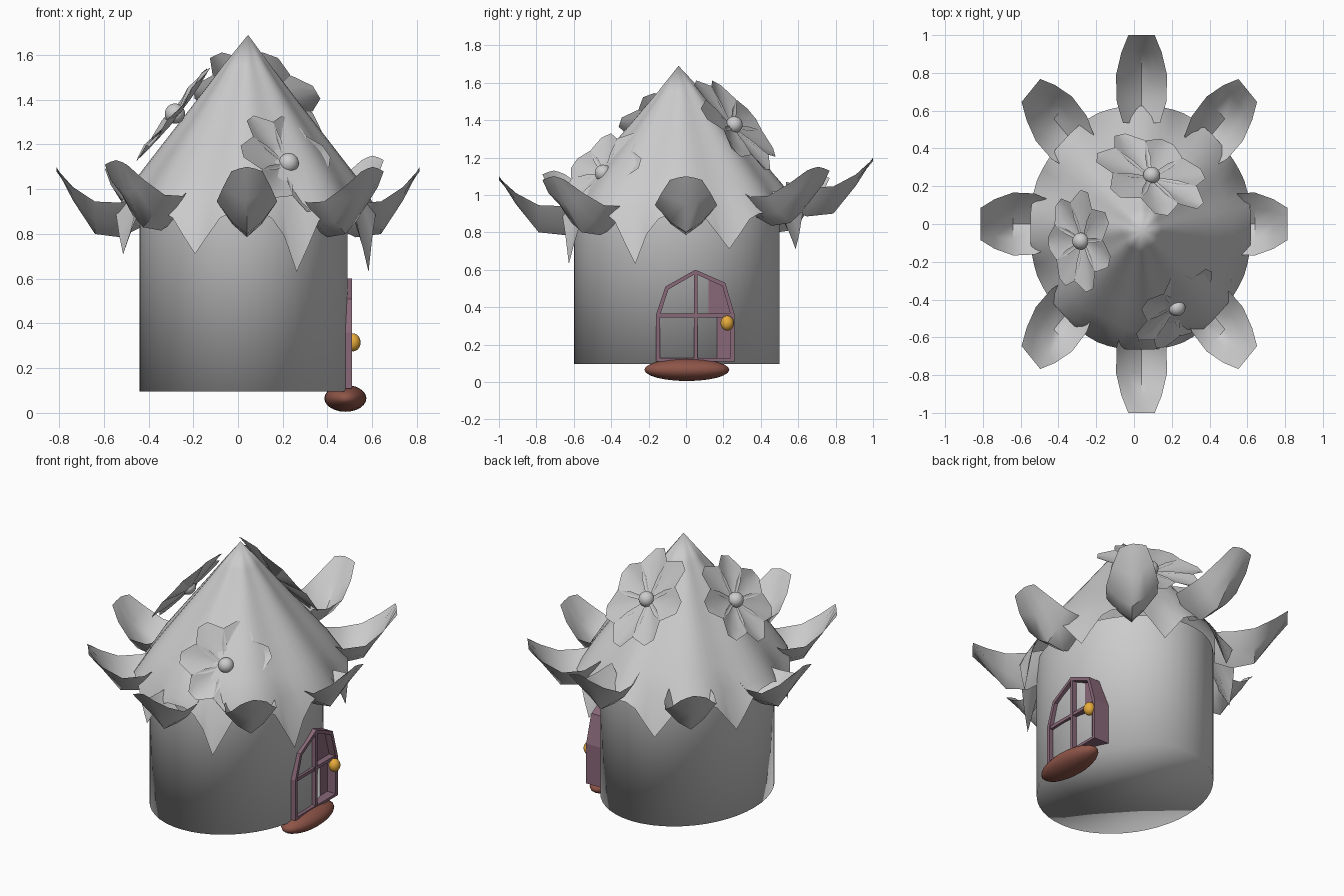
import bpy, bmesh
from math import sin, cos, pi, radians
from mathutils import Matrix, Vector

if "Cube" in bpy.data.objects:
    bpy.data.objects.remove(bpy.data.objects["Cube"], do_unlink=True)


def material(name, rgb):
    m = bpy.data.materials.new(name)
    m.use_nodes = True
    m.diffuse_color = (*rgb, 1)
    m.node_tree.nodes["Principled BSDF"].inputs["Base Color"].default_value = (*rgb, 1)
    return m


STONE = material("pale_grey", (0.6, 0.6, 0.6))
PLUM = material("plum_wood", (0.25, 0.14, 0.19))
BRICK = material("brick_red", (0.27, 0.09, 0.065))
GOLD = material("golden_yellow", (0.9, 0.46, 0.05))


def finish(name, bm, mat, angle=None, recalc=True):
    """Turn a bmesh into an object; angle None keeps flat faces."""
    if recalc:
        bmesh.ops.recalc_face_normals(bm, faces=bm.faces[:])
    mesh = bpy.data.meshes.new(name)
    bm.to_mesh(mesh)
    bm.free()
    mesh.materials.append(mat)
    ob = bpy.data.objects.new(name, mesh)
    bpy.context.collection.objects.link(ob)
    if angle is not None:
        bpy.ops.object.select_all(action='DESELECT')
        ob.select_set(True)
        bpy.context.view_layer.objects.active = ob
        bpy.ops.object.shade_smooth_by_angle(angle=radians(angle))
    return ob


def ellipsoid(name, centre, radii, mat):
    bm = bmesh.new()
    bmesh.ops.create_uvsphere(bm, u_segments=24, v_segments=12, radius=1)
    bmesh.ops.transform(bm, verts=bm.verts[:],
                        matrix=Matrix.Translation(centre) @ Matrix.Diagonal((*radii, 1)))
    return finish(name, bm, mat, 60)


def sheet(bm, rows, place, columns=(-1, -0.5, 0, 0.5, 1)):
    """Leaf-like grid: each row is (distance, half width, keel height, edge height)."""
    grid = [[bm.verts.new(place(Vector((d, t * w, keel + (edge - keel) * abs(t) ** 1.4))))
             for t in columns] for d, w, keel, edge in rows]
    for a, b in zip(grid, grid[1:]):
        for j in range(len(columns) - 1):
            bm.faces.new((a[j], b[j], b[j + 1], a[j + 1]))


# Round wall, smooth across its closed bottom
bm = bmesh.new()
N = 48
rings = [[bm.verts.new((0.025 + 0.465 * cos(2 * pi * i / N),
                        -0.05 + 0.55 * sin(2 * pi * i / N), z)) for i in range(N)]
         for z in (0.095, 0.93)]
for i in range(N):
    k = (i + 1) % N
    bm.faces.new((rings[0][i], rings[0][k], rings[1][k], rings[1][i]))
bm.faces.new(rings[0][::-1])
finish("wall", bm, STONE, 180)

# Fluted conical roof with eight hanging points
bm = bmesh.new()
SEG = 64
profile = [(0.11, 1.555), (0.25, 1.38), (0.405, 1.19), (0.51, 1.06), (0.59, 0.94)]
apex = bm.verts.new((0.045, -0.04, 1.69))
loops = []
for r, z in profile:
    loop = []
    for i in range(SEG):
        a = 2 * pi * i / SEG
        rr = r * (0.975 + 0.03 * cos(8 * a))
        loop.append(bm.verts.new((0.04 + 0.95 * rr * cos(a), -0.03 + 1.06 * rr * sin(a), z)))
    loops.append(loop)
rim = []
for i in range(SEG):
    a = 2 * pi * i / SEG
    gap = abs((i % 8) - 4) / 4            # 0 at a point, 1 at a leaf
    low = 0.63 if cos(a + pi / 4) > 0.9 else 0.71
    z = low + (0.90 - low) * min(1, gap * 1.7)
    r = 0.625 - 0.01 * gap
    rim.append(bm.verts.new((0.035 + 0.95 * r * cos(a), -0.02 + 1.05 * r * sin(a), z)))
loops.append(rim)
for i in range(SEG):
    k = (i + 1) % SEG
    bm.faces.new((apex, loops[0][i], loops[0][k]))
    for a, b in zip(loops, loops[1:]):
        bm.faces.new((a[i], b[i], b[k], a[k]))
finish("roof", bm, STONE, 60, recalc=False)

# Eight upturned leaves around the eaves
leaf_rows = [(0.53, 0.12, 0.82, 0.96), (0.64, 0.16, 0.775, 0.93), (0.78, 0.165, 0.79, 0.935),
             (0.90, 0.13, 0.94, 1.0), (0.99, 0.085, 1.09, 1.07)]
for i in range(8):
    turn = Matrix.Rotation(i * pi / 4, 3, 'Z')
    lift = {1: 0.06, 2: 0.11, 3: 0.02, 5: 0.04}.get(i, 0.01)
    shift = 0.04 * abs(sin(i * pi / 4))

    def place(v):
        p = turn @ v
        return Vector((shift + 0.82 * p.x, 1.01 * p.y, p.z + lift))
    bm = bmesh.new()
    sheet(bm, leaf_rows, place)
    finish(f"eave_leaf_{i + 1}", bm, STONE, 45, recalc=False)

# Three seven-petalled flowers lying on the roof: centre, size, heading, tilt from upright
petal_rows = [(0.08, 0.08, 0.02, 0.04), (0.4, 0.25, 0.03, 0.10), (0.72, 0.34, 0.06, 0.15),
              (1.0, 0.12, 0.10, 0.10)]
flowers = [("front", (0.215, -0.43, 1.105), 0.265, -47, 56),
           ("back", (0.085, 0.24, 1.36), 0.31, 65, 52),
           ("right", (-0.265, -0.09, 1.325), 0.27, 183, 52)]
for label, centre, size, heading, tilt in flowers:
    frame = (Matrix.Translation(centre) @ Matrix.Rotation(radians(heading), 4, 'Z')
             @ Matrix.Rotation(radians(tilt), 4, 'Y') @ Matrix.Scale(size, 4))
    bm = bmesh.new()
    for i in range(7):
        m = frame @ Matrix.Rotation(2 * pi * i / 7, 4, 'Z')
        sheet(bm, petal_rows, lambda v: m @ v)
    finish(f"{label}_flower_petals", bm, STONE, 40, recalc=False)
    ellipsoid(f"{label}_flower_centre", frame @ Vector((0, 0, 0.08)), (0.045,) * 3, STONE)


# Arched door: sunk panels, frame and glazing bars
def prism(bm, outline, x0, x1):
    back = [bm.verts.new((x0, y, z)) for y, z in outline]
    front = [bm.verts.new((x1, y, z)) for y, z in outline]
    bm.faces.new(back[::-1])
    bm.faces.new(front)
    for i in range(len(outline)):
        k = (i + 1) % len(outline)
        bm.faces.new((back[i], back[k], front[k], front[i]))


def rect(y0, y1, z0, z1):
    return [(y0, z0), (y1, z0), (y1, z1), (y0, z1)]


arch = [(-0.16, 0.36), (-0.11, 0.51), (0.05, 0.60), (0.21, 0.53), (0.26, 0.36)]
outer = [(-0.16, 0.11)] + arch + [(0.26, 0.11)]
inner = [(0.05 + (y - 0.05) * 0.9, 0.32 + (z - 0.32) * 0.92) for y, z in outer]

bm = bmesh.new()
prism(bm, [(0.05 + (y - 0.05) * 0.97, z - 0.01) for y, z in arch], 0.41, 0.466)
prism(bm, rect(-0.15, 0.25, 0.12, 0.36), 0.41, 0.452)
finish("door_panels", bm, PLUM)

bm = bmesh.new()
for i in range(len(outer)):
    k = (i + 1) % len(outer)
    prism(bm, [outer[i], outer[k], inner[k], inner[i]], 0.40, 0.51)
prism(bm, rect(0.042, 0.062, 0.12, 0.59), 0.41, 0.507)
prism(bm, rect(-0.15, 0.25, 0.345, 0.365), 0.41, 0.504)
finish("door_frame", bm, PLUM)

# Knob and doorstep
ellipsoid("door_knob", (0.515, 0.22, 0.315), (0.033, 0.035, 0.04), GOLD)
ellipsoid("doorstep", (0.48, 0.005, 0.065), (0.094, 0.227, 0.06), BRICK)
